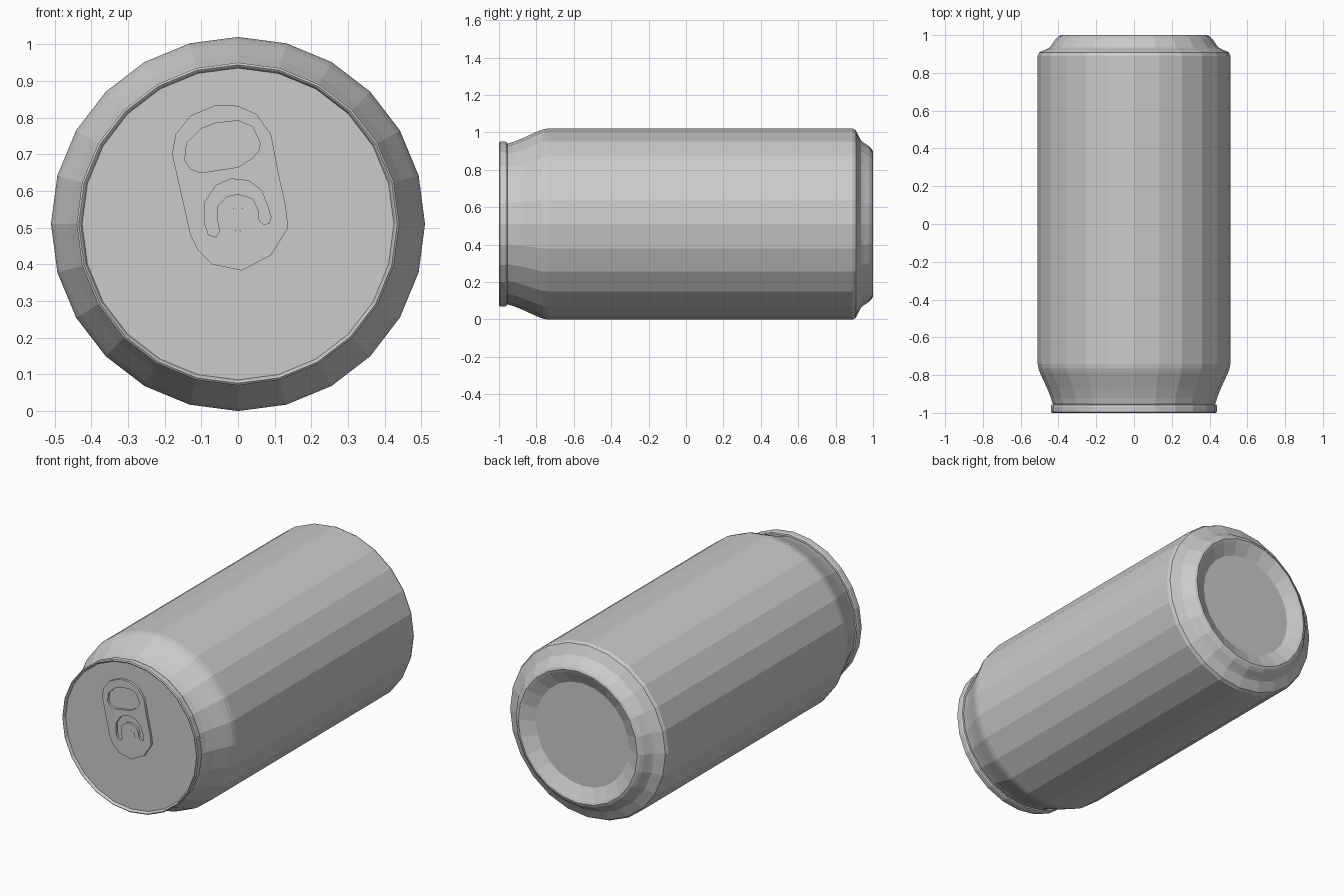
import bpy, bmesh, math

if "Cube" in bpy.data.objects:
    bpy.data.objects.remove(bpy.data.objects["Cube"])

SIDES = 24
CZ = 0.51  # height of the can's axis


def lathe(name, profile, cap_first=False, cap_last=False, sides=SIDES, cz=CZ):
    """Spin (y, radius) points around the lying axis, front to back."""
    bm = bmesh.new()
    rings = []
    for y, r in profile:
        angles = [2 * math.pi * i / sides for i in range(sides)]
        rings.append([bm.verts.new((r * math.sin(a), y, cz + r * math.cos(a)))
                      for a in angles])
    for a, b in zip(rings, rings[1:]):
        for i in range(sides):
            j = (i + 1) % sides
            bm.faces.new((a[i], a[j], b[j], b[i]))
    if cap_first:
        bm.faces.new(rings[0][::-1])
    if cap_last:
        bm.faces.new(rings[-1])
    me = bpy.data.meshes.new(name)
    bm.to_mesh(me)
    bm.free()
    ob = bpy.data.objects.new(name, me)
    bpy.context.collection.objects.link(ob)
    return ob


def plate(name, outlines, y_front, y_back):
    """Flat plate in the xz plane; outlines after the first are holes."""
    cu = bpy.data.curves.new(name, 'CURVE')
    cu.dimensions = '2D'
    cu.fill_mode = 'BOTH'
    cu.extrude = (y_back - y_front) / 2
    for pts in outlines:
        sp = cu.splines.new('POLY')
        sp.points.add(len(pts) - 1)
        for p, (x, z) in zip(sp.points, pts):
            p.co = (x, z, 0, 1)
        sp.use_cyclic_u = True
    ob = bpy.data.objects.new(name, cu)
    bpy.context.collection.objects.link(ob)
    ob.rotation_euler.x = math.pi / 2
    ob.location.y = (y_front + y_back) / 2
    bpy.ops.object.select_all(action='DESELECT')
    ob.select_set(True)
    bpy.context.view_layer.objects.active = ob
    bpy.ops.object.convert(target='MESH')
    return bpy.context.object


# lid: recessed disc and rolled rim
lathe("lid", [(-0.985, 0.425), (-0.997, 0.43), (-1.0, 0.434), (-0.995, 0.44),
              (-0.965, 0.44), (-0.957, 0.436), (-0.955, 0.428)], cap_first=True)

# body: tapered neck, straight wall, stepped foot and dished bottom
lathe("can_body", [(-0.955, 0.428), (-0.948, 0.432), (-0.92, 0.44),
                   (-0.87, 0.46), (-0.79, 0.497), (-0.765, 0.506),
                   (-0.74, 0.51), (0.89, 0.51), (0.908, 0.502),
                   (0.935, 0.447), (0.95, 0.435), (0.98, 0.415),
                   (0.995, 0.398), (1.0, 0.385), (0.995, 0.372),
                   (0.958, 0.30)], cap_last=True)

# pull tab with finger hole and curved slot
tab_edge = [(-0.18, 0.70), (-0.17, 0.755), (-0.13, 0.805), (-0.06, 0.835),
            (0.0, 0.832), (0.05, 0.81), (0.09, 0.755), (0.11, 0.65),
            (0.13, 0.56), (0.137, 0.50), (0.09, 0.425), (0.01, 0.383),
            (-0.07, 0.40), (-0.11, 0.44), (-0.13, 0.48), (-0.155, 0.59)]
finger_hole = [(-0.145, 0.685), (-0.14, 0.73), (-0.10, 0.77), (-0.06, 0.785),
               (0.0, 0.792), (0.04, 0.775), (0.06, 0.73), (0.058, 0.712),
               (0.04, 0.69), (0.0, 0.665), (-0.10, 0.65), (-0.13, 0.66)]
slot = [(-0.09, 0.57), (-0.06, 0.615), (-0.02, 0.633), (0.03, 0.628),
        (0.065, 0.60), (0.08, 0.56), (0.09, 0.53), (0.085, 0.512),
        (0.07, 0.509), (0.058, 0.52), (0.055, 0.55), (0.04, 0.58),
        (0.0, 0.592), (-0.03, 0.585), (-0.055, 0.56), (-0.058, 0.53),
        (-0.05, 0.49), (-0.06, 0.475), (-0.08, 0.48), (-0.09, 0.51)]
plate("pull_tab", [tab_edge, finger_hole, slot], -0.999, -0.984)

# rivet
lathe("rivet", [(-1.0, 0.033), (-0.985, 0.034)], cap_first=True,
      sides=12, cz=0.523)
